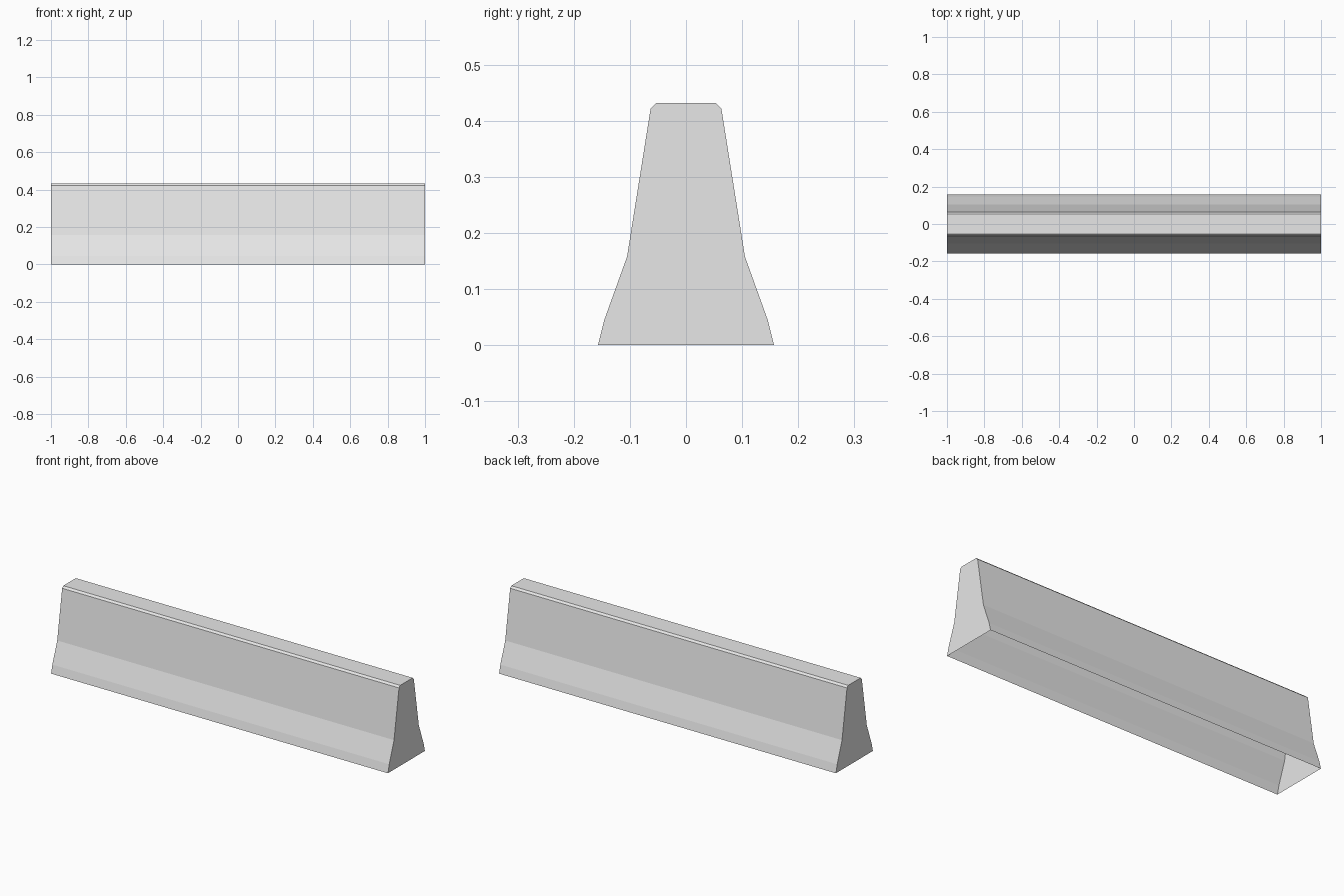
import bpy
import bmesh

cube = bpy.data.objects.get("Cube")
if cube:
    bpy.data.objects.remove(cube, do_unlink=True)

# Concrete material
concrete = bpy.data.materials.new("concrete grey")
concrete.use_nodes = True
colour = (0.8, 0.8, 0.8, 1.0)
concrete.diffuse_color = colour
concrete.node_tree.nodes["Principled BSDF"].inputs["Base Color"].default_value = colour

# Half profile (half width, height) from the foot to the chamfered top
half = [(0.157, 0), (0.146, 0.044), (0.105, 0.158), (0.063, 0.422), (0.053, 0.432)]
profile = [(-y, z) for y, z in half] + [(y, z) for y, z in reversed(half)]

# Barrier shell: profile swept along x, capped at the ends, open underneath
bm = bmesh.new()
left, right = [[bm.verts.new((x, y, z)) for y, z in profile] for x in (1, -1)]
for i in range(len(profile) - 1):
    bm.faces.new((right[i], left[i], left[i + 1], right[i + 1]))
bm.faces.new(reversed(left))
bm.faces.new(right)
for face in bm.faces:
    if face.normal.dot(face.calc_center_median()) < 0:
        face.normal_flip()
bm.normal_update()

# Point every face outward from the middle of the barrier
for face in bm.faces:
    offset = face.calc_center_median()
    offset.z -= 0.2
    if face.normal.dot(offset) < 0:
        face.normal_flip()

mesh = bpy.data.meshes.new("barrier")
bm.to_mesh(mesh)
bm.free()
mesh.materials.append(concrete)
barrier = bpy.data.objects.new("barrier", mesh)
bpy.context.collection.objects.link(barrier)
